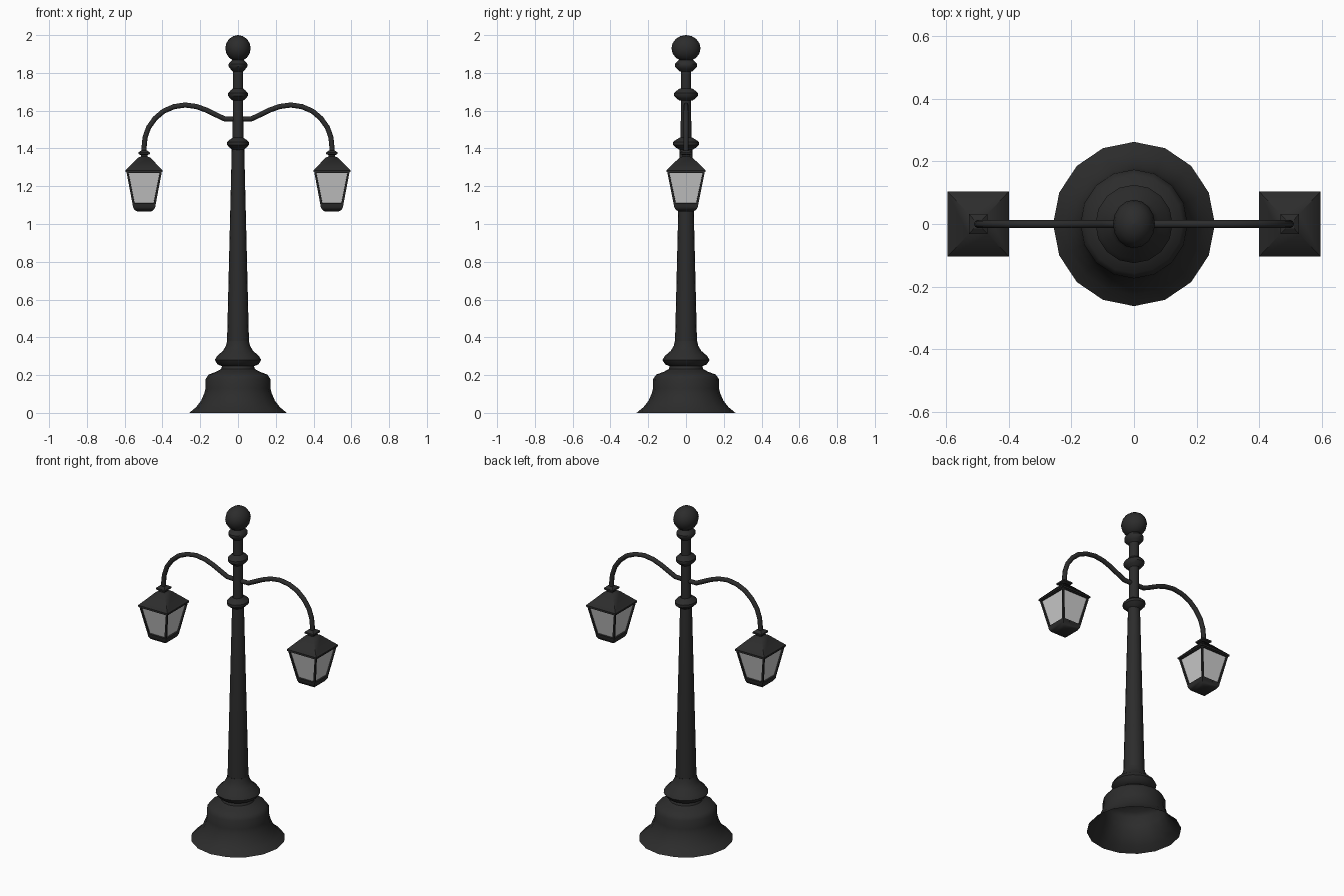
import bpy, bmesh, math
from mathutils import Vector

if "Cube" in bpy.data.objects:
    bpy.data.objects.remove(bpy.data.objects["Cube"])


def material(name, v):
    m = bpy.data.materials.new(name)
    m.diffuse_color = (v, v, v, 1)
    m.use_nodes = True
    m.node_tree.nodes["Principled BSDF"].inputs["Base Color"].default_value = m.diffuse_color
    return m


IRON = material("black_iron", 0.025)
GLASS = material("frosted_glass", 0.6)


def finish(bm, name, mats, angle=40):
    me = bpy.data.meshes.new(name)
    bm.to_mesh(me)
    bm.free()
    ob = bpy.data.objects.new(name, me)
    bpy.context.collection.objects.link(ob)
    for m in mats:
        me.materials.append(m)
    bpy.ops.object.select_all(action='DESELECT')
    bpy.context.view_layer.objects.active = ob
    ob.select_set(True)
    bpy.ops.object.shade_smooth_by_angle(angle=math.radians(angle))
    return ob


def sweep(bm, rings, cap_start=False, cap_end=False):
    """Skin a list of equal-length point rings; returns the side faces."""
    vs = [[bm.verts.new(p) for p in r] for r in rings]
    n = len(vs[0])
    faces = [bm.faces.new((a[i], a[(i + 1) % n], b[(i + 1) % n], b[i]))
             for a, b in zip(vs, vs[1:]) for i in range(n)]
    if cap_start:
        bm.faces.new(vs[0][::-1])
    if cap_end:
        bm.faces.new(vs[-1])
    return faces


def ring(r, z, n=16, sy=1.0, cx=0.0, turn=0.0):
    return [(cx + r * math.cos(turn + math.tau * i / n),
             sy * r * math.sin(turn + math.tau * i / n), z) for i in range(n)]


def lathe(name, prof, sy=1.0, caps=(False, False)):
    bm = bmesh.new()
    sweep(bm, [ring(r, z, 16, sy) for r, z in prof], *caps)
    return finish(bm, name, [IRON])


def square(hx, hy, z, cx):
    return [(cx + sx * hx, s * hy, z) for sx, s in ((-1, -1), (1, -1), (1, 1), (-1, 1))]


# Flared hollow base, open underneath
lathe("base", [(0.258, 0), (0.222, 0.03), (0.195, 0.065), (0.178, 0.105), (0.172, 0.13),
               (0.171, 0.18), (0.155, 0.203), (0.115, 0.218), (0.09, 0.232), (0.085, 0.247),
               (0.108, 0.257), (0.123, 0.28), (0.11, 0.302), (0.08, 0.328),
               (0.064, 0.355), (0.058, 0.38)], 1.015)

# Tapered pole and its thinner upper section
lathe("pole", [(0.058, 0.38), (0.033, 1.40), (0.028, 1.46), (0.027, 1.87)], 1.0, (False, True))

# Collar rings around the pole
for name, z, r in (("lower_collar", 1.425, 0.057), ("middle_collar", 1.685, 0.052),
                   ("upper_collar", 1.84, 0.049)):
    lathe(name, [(0.028, z - 0.032), (r * 0.8, z - 0.02), (r, z - 0.007), (r, z + 0.008),
                 (r * 0.8, z + 0.02), (0.028, z + 0.032)], 1.2)

# Ball finial
lathe("ball_finial", [(max(0.002, 0.067 * math.sin(math.pi * i / 8)),
                       1.93 - 0.07 * math.cos(math.pi * i / 8)) for i in range(9)],
      1.15, (True, True))

# Arm path in the xz plane
PATH = [(0.015, 1.555), (0.07, 1.556), (0.11, 1.575), (0.165, 1.602), (0.22, 1.622), (0.28, 1.63),
        (0.34, 1.621), (0.395, 1.597), (0.44, 1.558), (0.474, 1.51),
        (0.492, 1.457), (0.497, 1.41), (0.497, 1.37)]

for side, s in (("right", 1), ("left", -1)):
    # Curved bracket arm
    pts = [Vector((s * x, 0, z)) for x, z in PATH]
    rings = []
    for i, p in enumerate(pts):
        t = (pts[min(i + 1, len(pts) - 1)] - pts[max(i - 1, 0)]).normalized()
        u = Vector((0, 1, 0))
        w = t.cross(u)
        rings.append([p + 0.0135 * (u * math.cos(math.tau * k / 8) + w * math.sin(math.tau * k / 8))
                      for k in range(8)])
    bm = bmesh.new()
    sweep(bm, rings, True, True)
    bmesh.ops.recalc_face_normals(bm, faces=bm.faces)
    finish(bm, side + "_arm", [IRON], 50)

    cx = s * 0.497
    # Lantern roof with square neck and cap
    bm = bmesh.new()
    prof = [(0.098, 1.275), (0.098, 1.284), (0.032, 1.352), (0.017, 1.357), (0.017, 1.365),
            (0.03, 1.37), (0.03, 1.379), (0.014, 1.39)]
    sweep(bm, [square(h, h * 1.06, z, cx) for h, z in prof], True, True)
    finish(bm, side + "_lantern_roof", [IRON], 30)

    # Lantern body: tapered frame with recessed glass panes
    bm = bmesh.new()
    panes = sweep(bm, [square(h, h * 1.06, z, cx) for h, z in ((0.094, 1.278), (0.06, 1.098))],
                  True, True)
    bmesh.ops.recalc_face_normals(bm, faces=bm.faces)
    bmesh.ops.inset_individual(bm, faces=panes, thickness=0.014, depth=0)
    bmesh.ops.inset_individual(bm, faces=panes, thickness=0.001, depth=-0.008)
    for f in panes:
        f.material_index = 1
    finish(bm, side + "_lantern_body", [IRON, GLASS], 30)

    # Rounded lantern bottom
    bm = bmesh.new()
    sweep(bm, [square(h, h * 1.06, z, cx) for h, z in
               ((0.036, 1.066), (0.05, 1.074), (0.059, 1.09), (0.061, 1.108))], True, True)
    finish(bm, side + "_lantern_bottom", [IRON], 50)
